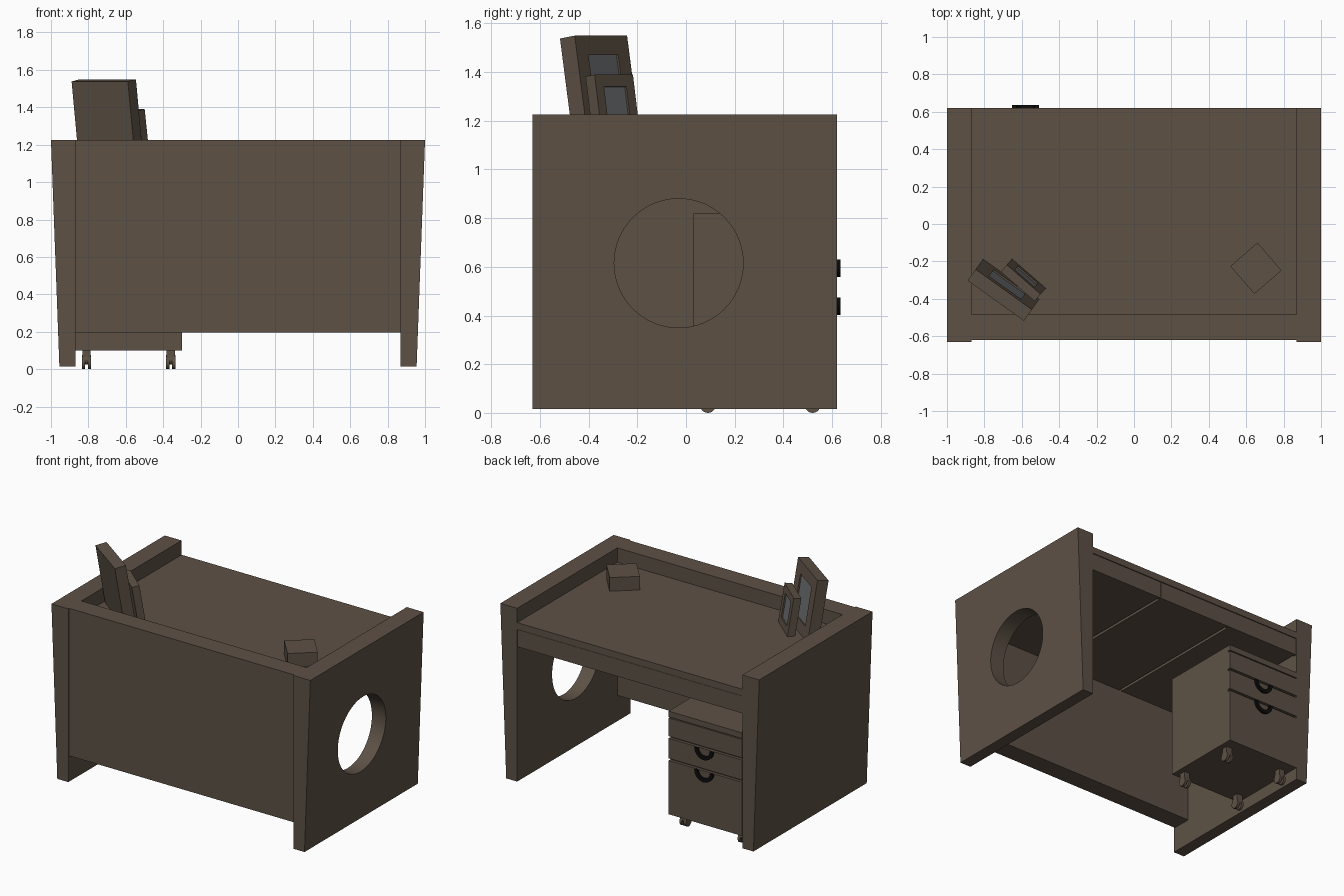
import bpy, bmesh, math
from mathutils import Matrix, Vector

if "Cube" in bpy.data.objects:
    bpy.data.objects.remove(bpy.data.objects["Cube"])


def material(name, rgb):
    m = bpy.data.materials.new(name)
    m.diffuse_color = (*rgb, 1)
    m.use_nodes = True
    m.node_tree.nodes["Principled BSDF"].inputs["Base Color"].default_value = m.diffuse_color
    return m


WOOD = material("wood", (0.11, 0.083, 0.06))
BLACK = material("black", (0.004, 0.004, 0.004))
GREY = material("picture_grey", (0.15, 0.155, 0.16))


def prism(name, profile, axis, lo, hi, mat=WOOD):
    """Extrude a 2D profile along an axis ('x' uses y,z; 'y' uses x,z)."""
    bm = bmesh.new()
    place = (lambda a, b: (lo, a, b)) if axis == 'x' else (lambda a, b: (a, lo, b))
    face = bm.faces.new([bm.verts.new(place(a, b)) for a, b in profile])
    new = bmesh.ops.extrude_face_region(bm, geom=[face])["geom"]
    step = Vector((hi - lo, 0, 0)) if axis == 'x' else Vector((0, hi - lo, 0))
    bmesh.ops.translate(bm, vec=step, verts=[g for g in new if isinstance(g, bmesh.types.BMVert)])
    bmesh.ops.recalc_face_normals(bm, faces=bm.faces)
    me = bpy.data.meshes.new(name)
    bm.to_mesh(me)
    bm.free()
    me.materials.append(mat)
    ob = bpy.data.objects.new(name, me)
    bpy.context.collection.objects.link(ob)
    return ob


def box(name, x, y, z, mat=WOOD):
    return prism(name, [(x[0], z[0]), (x[1], z[0]), (x[1], z[1]), (x[0], z[1])], 'y', *y, mat)


def cylinder_x(name, centre, r, length, n):
    bpy.ops.mesh.primitive_cylinder_add(vertices=n, radius=r, depth=length, location=centre,
                                        rotation=(0, math.pi / 2, 0))
    ob = bpy.context.object
    ob.name = name
    ob.data.materials.append(WOOD)
    bpy.ops.object.shade_smooth_by_angle()
    return ob


# Tapered side panels, the right one with a round opening
for s, name in ((-1, "left_side_panel"), (1, "right_side_panel")):
    panel = prism(name, [(s * 0.87, 0.015), (s * 0.955, 0.015), (s, 1.225), (s * 0.87, 1.225)],
                  'y', -0.63, 0.62)
cutter = cylinder_x("opening_cutter", (0.93, -0.03, 0.615), 0.265, 0.5, 64)
cutter.hide_render = True
cutter.hide_set(True)
cut = panel.modifiers.new("opening", 'BOOLEAN')
cut.object = cutter
cut.operation = 'DIFFERENCE'

# Front panel and desktop
box("front_panel", (-0.87, 0.87), (-0.62, -0.485), (0.195, 1.225))
box("desktop", (-0.87, 0.87), (-0.485, 0.62), (1.078, 1.125))

# Three shallow drawers under the desktop
for i in range(3):
    x0 = -0.87 + i * 0.58
    box("desk_drawer_front", (x0 + 0.001, x0 + 0.579), (0.595, 0.617), (0.955, 1.075))
    box("desk_drawer_box", (x0 + 0.01, x0 + 0.57), (-0.485, 0.595), (0.957, 1.078))

# Rolling pedestal with lid and drawer fronts
PX = (-0.868, -0.30)
box("pedestal_body", PX, (0.03, 0.60), (0.10, 0.78))
box("pedestal_lid", PX, (0.03, 0.62), (0.78, 0.82))
for z in ((0.645, 0.773), (0.49, 0.63), (0.10, 0.475)):
    box("pedestal_drawer", PX, (0.60, 0.62), z)

# Half-ring handles
arc = [math.pi + math.pi * i / 16 for i in range(17)]
for z in (0.63, 0.475):
    ring = [(-0.58 + r * math.cos(a), z + r * math.sin(a))
            for r, seq in ((0.072, arc), (0.047, arc[::-1])) for a in seq]
    prism("drawer_handle", ring, 'y', 0.612, 0.635, BLACK)

# Twin-wheel casters
for x in (-0.81, -0.36):
    for y in (0.09, 0.52):
        for dx in (-0.016, 0.016):
            cylinder_x("caster_wheel", (x + dx, y, 0.032), 0.032, 0.018, 20)
        cylinder_x("caster_hood", (x, y, 0.05), 0.026, 0.05, 20)
        box("caster_stem", (x - 0.022, x + 0.022), (y - 0.022, y + 0.022), (0.06, 0.10))


# Leaning picture frames
def picture_frame(name, centre, turn, w, h, t, border):
    m = (Matrix.Translation((*centre, 1.125)) @ Matrix.Rotation(math.radians(turn), 4, 'Z')
         @ Matrix.Rotation(math.radians(9), 4, 'X'))
    a, d, b = w / 2, 0.012, border
    parts = [
        box(name + "_backing", (-a, a), (-t, -d), (0, h)),
        box(name + "_picture", (-a + b, a - b), (-d, -d + 0.003), (b, h - b), GREY),
        box(name + "_left_rail", (-a, -a + b), (-d, 0), (0, h)),
        box(name + "_right_rail", (a - b, a), (-d, 0), (0, h)),
        box(name + "_bottom_rail", (-a + b, a - b), (-d, 0), (0, b)),
        box(name + "_top_rail", (-a + b, a - b), (-d, 0), (h - b, h)),
    ]
    for p in parts:
        p.matrix_world = m


picture_frame("large_frame", (-0.657, -0.295), -35.6, 0.37, 0.43, 0.075, 0.08)
picture_frame("small_frame", (-0.562, -0.265), -41, 0.24, 0.268, 0.05, 0.05)

# Small box on the desktop
small = box("desk_box", (-0.096, 0.096), (-0.098, 0.098), (0, 0.095))
small.matrix_world = Matrix.Translation((0.652, -0.237, 1.125)) @ Matrix.Rotation(math.radians(41), 4, 'Z')
